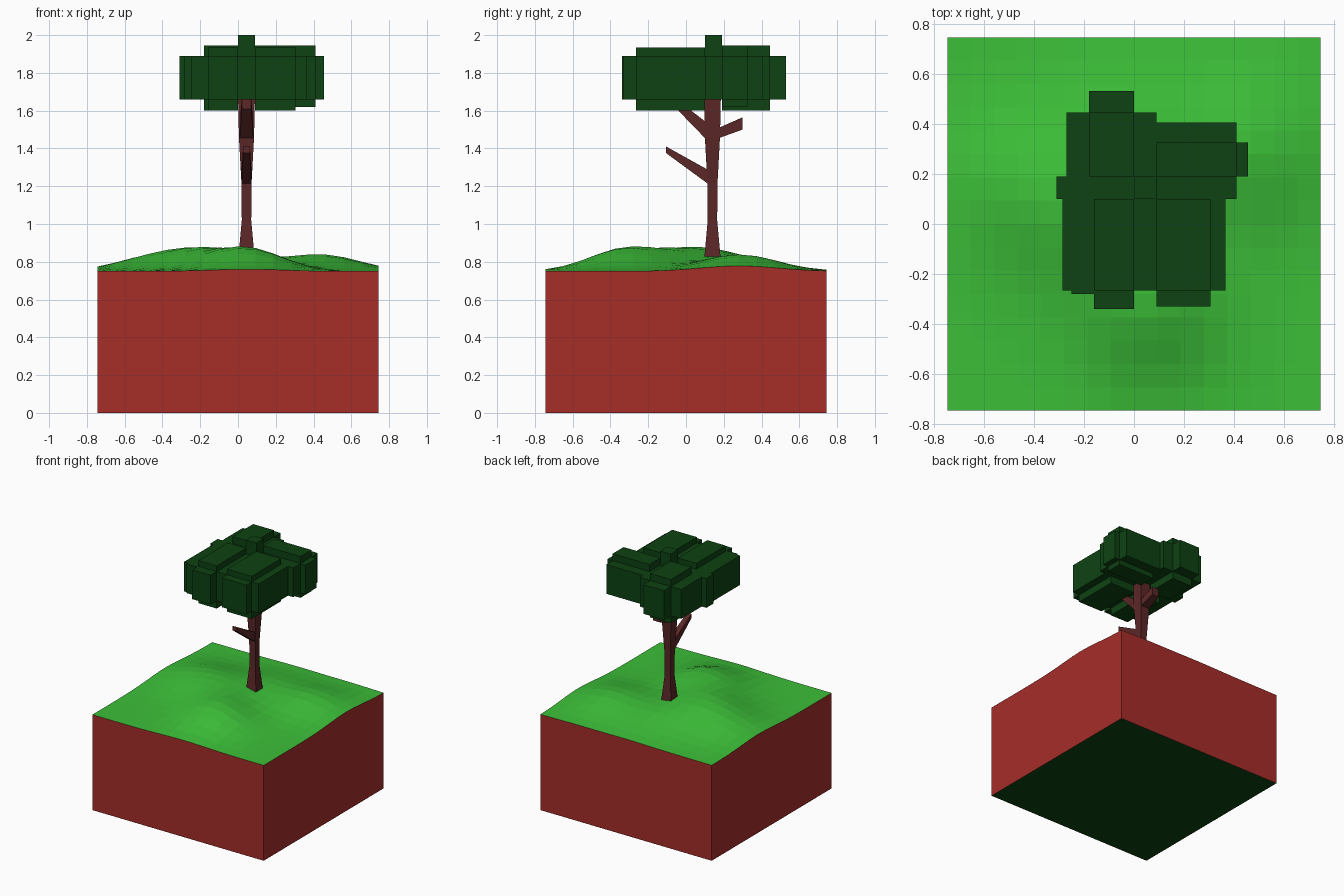
import bpy, bmesh, math
from mathutils import Vector

if "Cube" in bpy.data.objects:
    bpy.data.objects.remove(bpy.data.objects["Cube"])


def material(name, rgb):
    m = bpy.data.materials.new(name)
    m.diffuse_color = (*rgb, 1)
    m.use_nodes = True
    m.node_tree.nodes["Principled BSDF"].inputs["Base Color"].default_value = m.diffuse_color
    return m


GRASS = material("grass", (0.045, 0.52, 0.04))
EARTH = material("earth", (0.38, 0.026, 0.022))
BARK = material("bark", (0.105, 0.02, 0.02))
LEAF = material("leaf", (0.004, 0.055, 0.006))


def finish(name, bm, *mats):
    bmesh.ops.recalc_face_normals(bm, faces=bm.faces)
    me = bpy.data.meshes.new(name)
    bm.to_mesh(me)
    bm.free()
    for m in mats:
        me.materials.append(m)
    ob = bpy.data.objects.new(name, me)
    bpy.context.collection.objects.link(ob)
    return ob


# Ground block: gridded top raised into soft hills, flat walls and base
HALF, CELLS, RIM = 0.745, 16, 0.75
# hills: x, y, height, spread
HILLS = [(0.05, -0.33, 0.115, 0.19), (-0.17, 0.0, 0.09, 0.2),
         (0.45, 0.28, 0.085, 0.2), (-0.45, 0.17, 0.07, 0.2),
         (0.0, 0.35, 0.05, 0.2)]


def ground_height(x, y):
    h = sum(a * math.exp(-((x - cx) ** 2 + (y - cy) ** 2) / (2 * s * s))
            for cx, cy, a, s in HILLS)
    return RIM + h


bm = bmesh.new()
bmesh.ops.create_grid(bm, x_segments=CELLS, y_segments=CELLS, size=HALF)
for v in bm.verts:
    v.co.z = ground_height(v.co.x, v.co.y)
rim = [e for e in bm.edges if e.is_boundary]
walls = bmesh.ops.extrude_edge_only(bm, edges=rim)["geom"]
for g in walls:
    if isinstance(g, bmesh.types.BMVert):
        g.co.z = 0
    elif isinstance(g, bmesh.types.BMFace):
        g.material_index = 1
base = bmesh.ops.contextual_create(
    bm, geom=[e for e in bm.edges if e.is_boundary])["faces"]
for f in base:
    f.material_index = 2
finish("ground_block", bm, GRASS, EARTH, LEAF)


def loft(name, rings, mat):
    """Skin a list of four-cornered rings and cap both ends."""
    bm = bmesh.new()
    vs = [[bm.verts.new(Vector(p)) for p in r] for r in rings]
    for a, b in zip(vs, vs[1:]):
        for i in range(4):
            j = (i + 1) % 4
            bm.faces.new((a[i], a[j], b[j], b[i]))
    bm.faces.new(vs[0])
    bm.faces.new(vs[-1])
    return finish(name, bm, mat)


# Trunk: square section, flared at root and crown
TX, TY = 0.045, 0.14
CORNERS = [(-1, -1), (1, -1), (1, 1), (-1, 1)]
loft("trunk", [[(TX + a * r, TY + b * r, z) for a, b in CORNERS]
               for z, r in [(0.80, 0.045), (1.02, 0.025), (1.22, 0.027),
                            (1.46, 0.04), (1.70, 0.045)]], BARK)


# Branches: each end is y, low z, high z, half width
def branch(name, *ends):
    loft(name, [[(TX - w, y, lo), (TX + w, y, lo), (TX + w, y, hi), (TX - w, y, hi)]
                for y, lo, hi, w in ends], BARK)


branch("lower_branch", (0.12, 1.21, 1.285, 0.026), (-0.105, 1.375, 1.41, 0.018))
branch("upper_branch", (0.105, 1.45, 1.54, 0.036), (-0.05, 1.61, 1.66, 0.025))
branch("back_branch", (0.175, 1.455, 1.51, 0.036), (0.30, 1.50, 1.565, 0.03))

# Foliage: blocks given as x range, y range, z range
MID = (1.66, 1.89)


def block(name, x, y, z):
    bm = bmesh.new()
    bmesh.ops.create_cube(bm, size=1)
    for v in bm.verts:
        v.co = [r[0] + (c + 0.5) * (r[1] - r[0]) for c, r in zip(v.co, (x, y, z))]
    finish(name, bm, LEAF)


def cluster(name, x, y, z, wide_x, wide_y):
    """Three crossing blocks: tall, wide in x, and wide in y."""
    block(name + "_tall", x, y, z)
    block(name + "_wide", wide_x, y, MID)
    block(name + "_deep", x, wide_y, MID)


cluster("front_left_leaves", (-0.16, 0.0), (-0.265, 0.10), (1.60, 1.935),
        (-0.285, 0.09), (-0.34, 0.19))
cluster("front_right_leaves", (0.09, 0.305), (-0.265, 0.10), (1.60, 1.935),
        (0.0, 0.365), (-0.33, 0.19))
cluster("back_left_leaves", (-0.18, 0.0), (0.19, 0.445), (1.60, 1.945),
        (-0.27, 0.09), (0.10, 0.53))
cluster("back_right_leaves", (0.09, 0.41), (0.19, 0.325), (1.62, 1.945),
        (0.0, 0.455), (0.10, 0.405))
block("front_corner_leaves", (-0.25, 0.0), (-0.28, 0.0), MID)
block("middle_leaves", (-0.31, 0.41), (0.10, 0.19), MID)
block("crown_tip", (0.0, 0.09), (0.10, 0.19), (1.66, 2.0))
